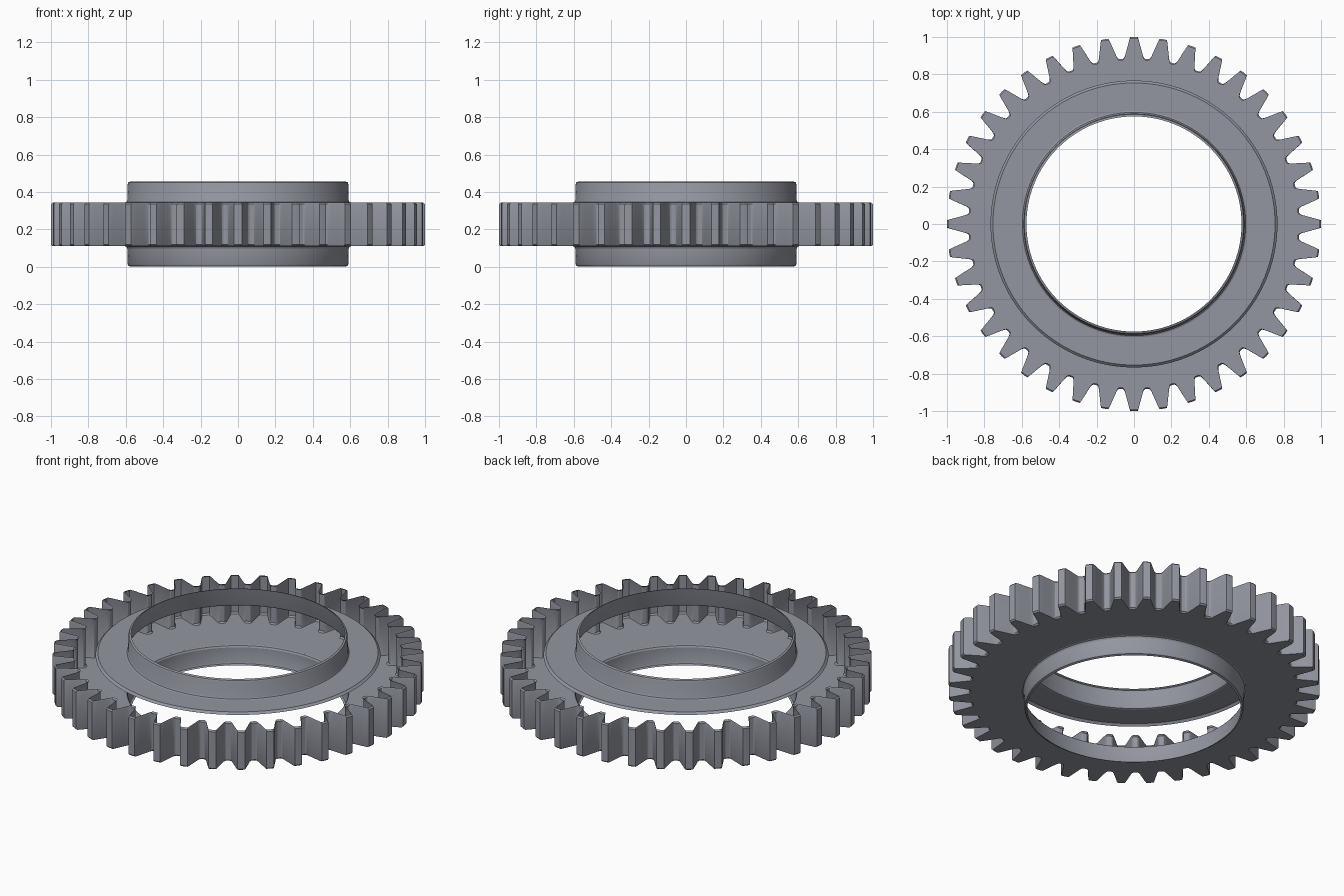
import bpy
import bmesh
from math import cos, sin, radians, tau

cube = bpy.data.objects.get("Cube")
if cube:
    bpy.data.objects.remove(cube, do_unlink=True)

STEEL = (0.29, 0.305, 0.35, 1.0)
steel = bpy.data.materials.new("steel grey")
steel.use_nodes = True
steel.diffuse_color = STEEL
steel.node_tree.nodes["Principled BSDF"].inputs["Base Color"].default_value = STEEL

TEETH = 40
GEAR_BOTTOM, GEAR_TOP, HEIGHT = 0.11, 0.343, 0.456

# Half a tooth from its centre line to the valley: (degrees, radius)
flank = [(0, 1.0), (1.15, 0.999), (1.45, 0.985), (1.8, 0.965), (2.25, 0.94),
         (2.75, 0.915), (3.05, 0.90), (3.45, 0.889), (3.9, 0.885)]
tooth = [(-a, r) for a, r in reversed(flank[1:])] + flank
outline = [(radians(a + i * 360 / TEETH), r) for i in range(TEETH) for a, r in tooth]
circle_angles = [tau * i / 160 for i in range(160)]


def circle(radius, z, angles=circle_angles):
    return [(radius * cos(a), radius * sin(a), z) for a in angles]


def toothed(z, shrink=0.0):
    return [((r - shrink) * cos(a), (r - shrink) * sin(a), z) for a, r in outline]


def loft(name, rings):
    """Open shell of quads between successive rings of equal length."""
    bm = bmesh.new()
    loops = [[bm.verts.new(p) for p in ring] for ring in rings]
    for lower, upper in zip(loops, loops[1:]):
        n = len(lower)
        for i in range(n):
            j = (i + 1) % n
            bm.faces.new((lower[i], lower[j], upper[j], upper[i]))
    mesh = bpy.data.meshes.new(name)
    bm.to_mesh(mesh)
    bm.free()
    mesh.materials.append(steel)
    obj = bpy.data.objects.new(name, mesh)
    bpy.context.collection.objects.link(obj)
    bpy.ops.object.select_all(action="DESELECT")
    bpy.context.view_layer.objects.active = obj
    obj.select_set(True)
    bpy.ops.object.shade_smooth_by_angle(angle=radians(28))
    return obj


# Collar section as (radius, distance from the gear face), with fillet and chamfer
reach = HEIGHT - GEAR_TOP
collar = [(0.605, 0), (0.597, 0.003), (0.592, 0.012), (0.59, reach - 0.014),
          (0.586, reach - 0.005), (0.575, reach)]

# Toothed wall, softened along both rims and open at the top
loft("toothed_rim", [toothed(GEAR_BOTTOM, 0.008), toothed(GEAR_BOTTOM + 0.008),
                     toothed(GEAR_TOP - 0.008), toothed(GEAR_TOP, 0.008)])

# Bottom web reaching from the hub to the teeth
angles = [a for a, r in outline]
loft("bottom_web", [circle(0.605, GEAR_BOTTOM, angles), toothed(GEAR_BOTTOM, 0.008)])

# Bottom collar
scale = GEAR_BOTTOM / reach
loft("bottom_collar", [circle(r, GEAR_BOTTOM - d * scale) for r, d in reversed(collar)])

# Top washer with a small turned-down lip, carrying the top collar
loft("top_washer", [circle(0.767, GEAR_TOP - 0.012), circle(0.754, GEAR_TOP),
                    circle(0.605, GEAR_TOP)])
loft("top_collar", [circle(r, GEAR_TOP + d) for r, d in collar])

# Bottom web faces down
web = bpy.data.objects["bottom_web"].data
if web.polygons[0].normal.z > 0:
    web.flip_normals()
